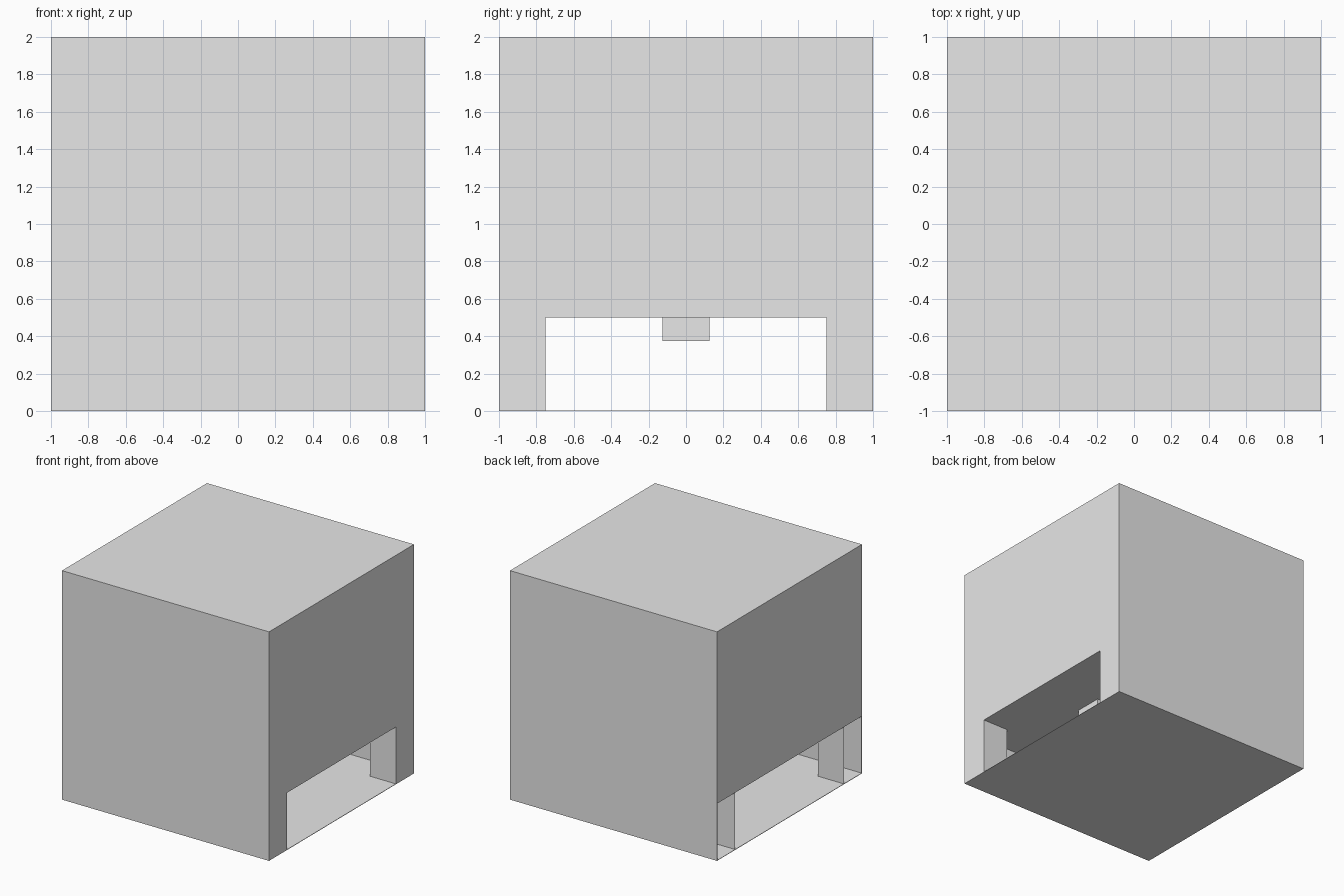
import bpy
import bmesh
from mathutils import Vector

default = bpy.data.objects.get("Cube")
if default:
    bpy.data.objects.remove(default, do_unlink=True)

# Single plain grey
grey = bpy.data.materials.new("plain_grey")
grey.use_nodes = True
colour = (0.8, 0.8, 0.8, 1)
grey.diffuse_color = colour
grey.node_tree.nodes["Principled BSDF"].inputs["Base Color"].default_value = colour

SKIN = 0.004      # panel thickness
LEG = 0.25        # leg width
CLEARANCE = 0.5   # underside of the body


def box(name, low, high, open_sides=()):
    """Flat-sided box between two corners, without the faces in open_sides."""
    low, high = Vector(low), Vector(high)
    size, middle = high - low, (low + high) / 2
    bm = bmesh.new()
    bmesh.ops.create_cube(bm, size=1)
    bm.normal_update()
    hidden = [f for f in bm.faces
              if any(f.normal.dot(Vector(s)) > 0.9 for s in open_sides)]
    bmesh.ops.delete(bm, geom=hidden, context='FACES')
    for v in bm.verts:
        v.co = Vector(a * b for a, b in zip(v.co, size)) + middle
    mesh = bpy.data.meshes.new(name)
    bm.to_mesh(mesh)
    bm.free()
    mesh.materials.append(grey)
    obj = bpy.data.objects.new(name, mesh)
    bpy.context.collection.objects.link(obj)
    return obj


# Main block and thin floor
box("body", (-1, -1, CLEARANCE), (1, 1, 2))
box("floor_panel", (-1, -1, 0), (1, 1, SKIN))

# Rail under the body
box("underside_rail", (-0.5, -0.125, 0.375), (0.5, 0.125, CLEARANCE), [(0, 0, 1)])

# Front and back skirts, each with two corner legs behind it
for end, sy in (("front", -1), ("back", 1)):
    inner, outer = sy * (1 - SKIN), sy
    box(end + "_skirt", (-1, min(inner, outer), SKIN),
        (1, max(inner, outer), CLEARANCE), [(0, 0, 1), (0, 0, -1)])
    for side, sx in (("left", 1), ("right", -1)):
        xs = sorted((sx, sx * (1 - LEG)))
        ys = sorted((inner, sy * (1 - LEG)))
        open_sides = [(0, sy, 0), (0, 0, 1), (0, 0, -1)]
        if sx < 0:
            open_sides.append((-1, 0, 0))   # hollow legs on this side
        box(f"{end}_{side}_leg", (xs[0], ys[0], SKIN),
            (xs[1], ys[1], CLEARANCE), open_sides)
